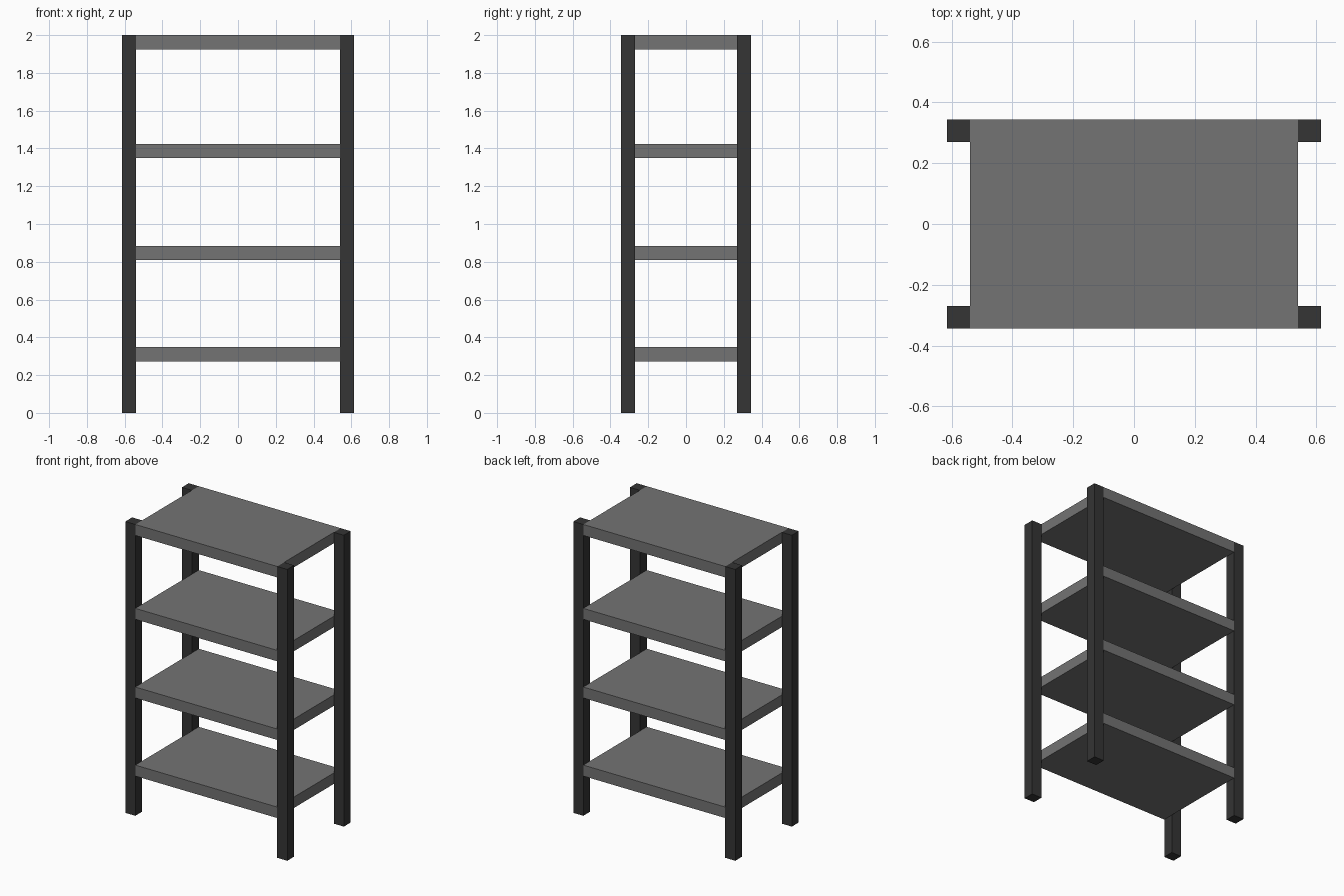
import bpy

if "Cube" in bpy.data.objects:
    bpy.data.objects.remove(bpy.data.objects["Cube"])


def material(name, value):
    mat = bpy.data.materials.new(name)
    mat.diffuse_color = (value, value, value, 1)
    mat.use_nodes = True
    mat.node_tree.nodes["Principled BSDF"].inputs["Base Color"].default_value = mat.diffuse_color
    return mat


def box(name, lo, hi, mat):
    """Axis-aligned box between two corners."""
    centre = [(a + b) / 2 for a, b in zip(lo, hi)]
    size = [b - a for a, b in zip(lo, hi)]
    bpy.ops.mesh.primitive_cube_add(size=1)
    obj = bpy.context.object
    obj.name = name
    for v in obj.data.vertices:
        v.co = [c * s for c, s in zip(v.co, size)]
    obj.location = centre
    obj.data.materials.append(mat)
    return obj


post_grey = material("dark_grey", 0.035)
shelf_grey = material("mid_grey", 0.172)

HALF_X, HALF_Y, POST, HEIGHT = 0.615, 0.344, 0.076, 2.0
inner_x = HALF_X - POST

# Four corner posts
for side, sx in (("left", -1), ("right", 1)):
    for end, sy in (("front", -1), ("back", 1)):
        xs = sorted((sx * inner_x, sx * HALF_X))
        ys = sorted((sy * (HALF_Y - POST + 0.002), sy * HALF_Y))
        box(f"{end}_{side}_post", (xs[0], ys[0], 0), (xs[1], ys[1], HEIGHT), post_grey)

# Four full-depth shelves between the posts
for i, top in enumerate((0.348, 0.884, 1.424, HEIGHT)):
    box(f"shelf_{i + 1}", (-inner_x, -HALF_Y, top - 0.075), (inner_x, HALF_Y, top), shelf_grey)
